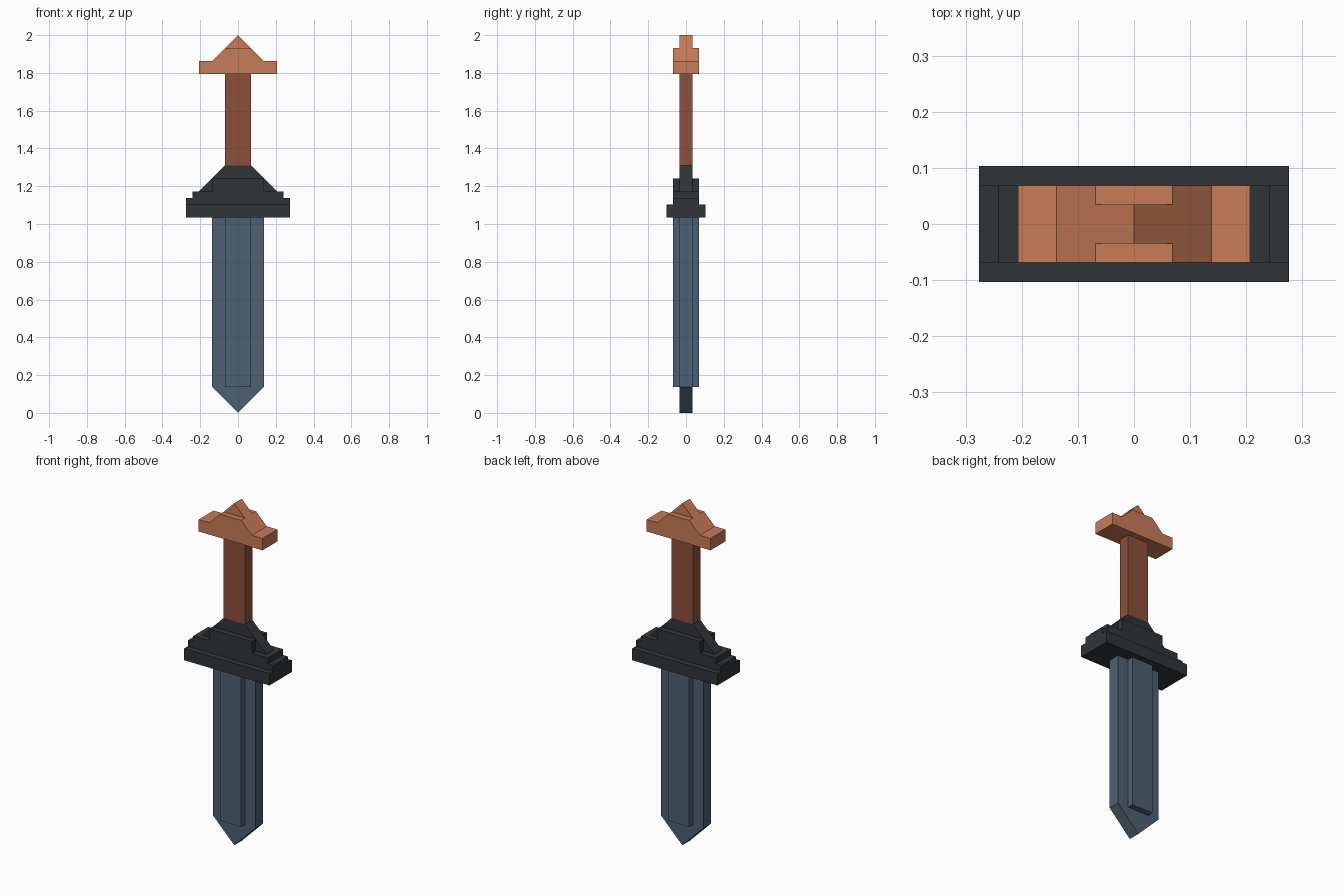
import bpy, bmesh

if "Cube" in bpy.data.objects:
    bpy.data.objects.remove(bpy.data.objects["Cube"])

U = 2 / 29  # the sword is 29 modules tall


def material(name, rgb):
    m = bpy.data.materials.new(name)
    m.diffuse_color = (*rgb, 1)
    m.use_nodes = True
    m.node_tree.nodes["Principled BSDF"].inputs["Base Color"].default_value = m.diffuse_color
    return m


def slab(name, right_profile, half_depth, mat):
    """Mirror a right-hand (x, z) outline across x = 0 and extrude it along y."""
    left = [(-x, z) for x, z in reversed(right_profile) if x > 0]
    outline = right_profile + left
    bm = bmesh.new()
    verts = [bm.verts.new((x * U, -half_depth * U, z * U)) for x, z in outline]
    face = bm.faces.new(verts)
    ext = bmesh.ops.extrude_face_region(bm, geom=[face])
    moved = [g for g in ext["geom"] if isinstance(g, bmesh.types.BMVert)]
    bmesh.ops.translate(bm, verts=moved, vec=(0, 2 * half_depth * U, 0))
    bmesh.ops.recalc_face_normals(bm, faces=bm.faces)
    mesh = bpy.data.meshes.new(name)
    bm.to_mesh(mesh)
    bm.free()
    mesh.materials.append(mat)
    obj = bpy.data.objects.new(name, mesh)
    bpy.context.collection.objects.link(obj)
    return obj


def block(name, half_width, z0, z1, half_depth, mat):
    return slab(name, [(half_width, z0), (half_width, z1)], half_depth, mat)


steel = material("steel_blue", (0.075, 0.118, 0.165))
iron = material("dark_iron", (0.030, 0.036, 0.040))
leather = material("brown_leather", (0.270, 0.080, 0.044))
copper = material("copper", (0.580, 0.200, 0.095))

# Blade: pointed flat core with a raised central ridge on both faces
slab("blade", [(0, 0), (2, 2), (2, 15)], 0.5, steel)
block("blade_ridge", 1, 2, 15, 1, steel)

# Guard: stepped base, sloped collar and raised centre plate
block("guard_base", 4, 15, 16, 1.5, iron)
block("guard_ledge", 4, 16, 16.5, 1, iron)
block("guard_step", 3.5, 16.5, 17, 1, iron)
slab("guard_collar", [(3, 17), (1, 19)], 0.5, iron)
block("guard_plate", 2, 17, 18, 1, iron)

# Grip
block("grip", 1, 19, 26, 0.5, leather)

# Pommel: wide bar with sloped shoulders and a thin peak
slab("pommel", [(3, 26), (3, 27), (2, 27), (1, 28)], 1, copper)
slab("pommel_peak", [(1, 28), (0, 29)], 0.5, copper)
